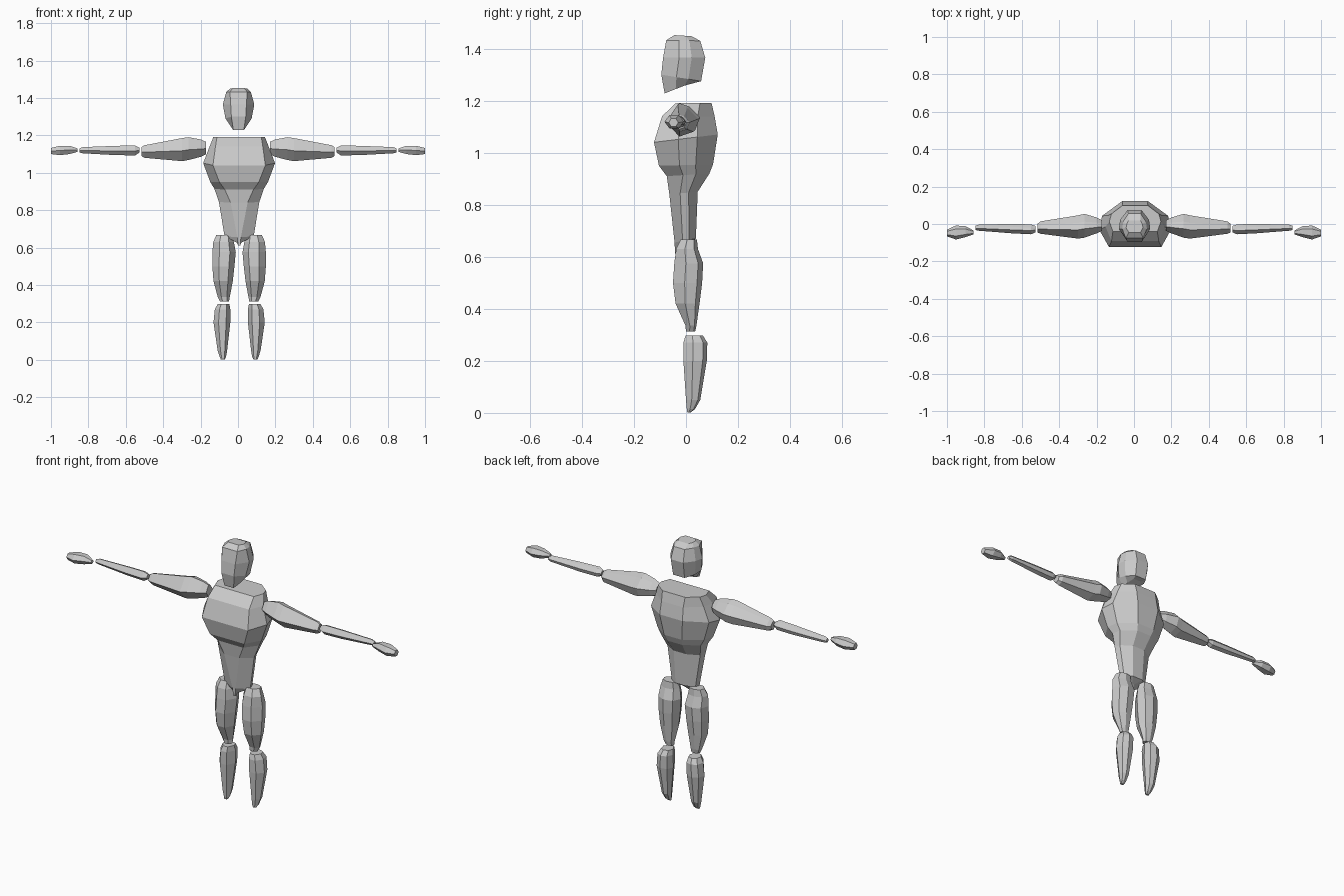
import bpy, bmesh

GREY = bpy.data.materials.new("stone_grey")
GREY.diffuse_color = (0.6, 0.6, 0.6, 1)
CX = 0.006  # slight sideways offset of the body and legs


def loft(name, rings, mirror=False):
    """Skin a closed solid through rings of equal point count, flat shaded."""
    bm = bmesh.new()
    loops = [[bm.verts.new(p) for p in r] for r in rings]
    n = len(rings[0])
    for a, b in zip(loops, loops[1:]):
        for i in range(n):
            j = (i + 1) % n
            bm.faces.new((a[i], a[j], b[j], b[i]))
    bm.faces.new(loops[0])
    bm.faces.new(loops[-1])
    bmesh.ops.recalc_face_normals(bm, faces=bm.faces)
    me = bpy.data.meshes.new(name)
    bm.to_mesh(me)
    bm.free()
    me.materials.append(GREY)
    ob = bpy.data.objects.new(name, me)
    bpy.context.collection.objects.link(ob)
    return ob


def body_ring(zf, zb, w, y0, y1, f, b, cx=CX):
    """Eight points: flat front, two side points each side, flat back."""
    d = y1 - y0
    half = [(f * w, 0), (w, 0.38), (w * 0.92, 0.68), (b * w, 1)]
    pts = half + [(-x, t) for x, t in reversed(half)]
    return [(cx + x, y0 + t * d, zf + (zb - zf) * t) for x, t in pts]


LEG = [(-.5, -1), (.4, -1), (1, -.2), (.8, .65), (.1, 1), (-.7, .8), (-1, 0)]
ARM = [(-1, -.1), (-.15, -1), (.7, -.7), (1, .1), (.35, .8), (-.25, 1)]
HAND = [(-1, 0), (-.5, -1), (.5, -1), (1, 0), (.5, 1), (-.5, 1)]


def box_fit(profile, u0, u1, v0, v1):
    """Fit a unit profile into a rectangle."""
    return [((u0 + u1 + p * (u1 - u0)) / 2, (v0 + v1 + q * (v1 - v0)) / 2)
            for p, q in profile]


def leg_part(name, rows):
    for s, side in ((-1, "left"), (1, "right")):
        loft(f"{name}_{side}", [[(CX + s * x, y, z) for x, y in box_fit(LEG, *r)]
                                for z, *r in rows])


def arm_part(name, rows, profile):
    for s, side in ((-1, "left"), (1, "right")):
        loft(f"{name}_{side}", [[(s * x, y, z) for y, z in box_fit(profile, *r)]
                                for x, *r in rows])


# head: chin up to crown
loft("head", [body_ring(*r, cx=0.003) for r in (
    (1.228, 1.272, .04, -.082, .03, .7, .6),
    (1.30, 1.275, .07, -.095, .058, .55, .5),
    (1.365, 1.365, .084, -.088, .074, .5, .45),
    (1.432, 1.43, .066, -.076, .055, .7, .5),
    (1.452, 1.448, .045, -.045, .02, .7, .7))])

# torso: pelvis tip up to the neck opening
loft("torso", [body_ring(*r) for r in (
    (.612, .65, .012, -.042, .0, .5, .6),
    (.655, .67, .078, -.044, .038, .12, .4),
    (.84, .85, .108, -.064, .045, .42, .35),
    (.91, .92, .132, -.074, .09, .58, .35),
    (.95, .955, .155, -.104, .104, .68, .35),
    (1.04, 1.07, .192, -.123, .122, .73, .36),
    (1.14, 1.14, .158, -.092, .11, .8, .42),
    (1.19, 1.192, .138, -.04, .098, .86, .5))])

# legs: height, inner/outer x, front/back y
leg_part("thigh", (
    (.667, .038, .122, -.02, .042),
    (.63, .028, .138, -.038, .046),
    (.575, .018, .143, -.045, .066),
    (.50, .025, .143, -.05, .062),
    (.42, .034, .137, -.04, .052),
    (.335, .05, .114, -.002, .04),
    (.312, .054, .102, .0, .035)))
leg_part("shin", (
    (.297, .052, .115, -.002, .065),
    (.27, .047, .13, -.01, .082),
    (.20, .047, .137, -.01, .08),
    (.05, .064, .115, .0, .055),
    (.015, .07, .104, .003, .035),
    (.002, .076, .098, .005, .018)))

# arms: distance from the middle, front/back y, bottom/top z
arm_part("upper_arm", (
    (.17, -.035, .02, 1.10, 1.165),
    (.20, -.05, .035, 1.085, 1.178),
    (.265, -.073, .054, 1.068, 1.19),
    (.30, -.078, .046, 1.062, 1.185),
    (.50, -.052, .014, 1.08, 1.147),
    (.517, -.045, .0, 1.09, 1.137)), ARM)
arm_part("forearm", (
    (.527, -.045, -.01, 1.108, 1.134),
    (.55, -.055, -.002, 1.093, 1.146),
    (.65, -.05, .0, 1.094, 1.144),
    (.83, -.036, -.003, 1.104, 1.137),
    (.848, -.032, -.01, 1.108, 1.13)), ARM)
arm_part("hand", (
    (.857, -.055, -.035, 1.112, 1.13),
    (.90, -.07, -.012, 1.1, 1.144),
    (.952, -.083, -.008, 1.094, 1.144),
    (1.0, -.066, -.03, 1.1, 1.132)), HAND)
